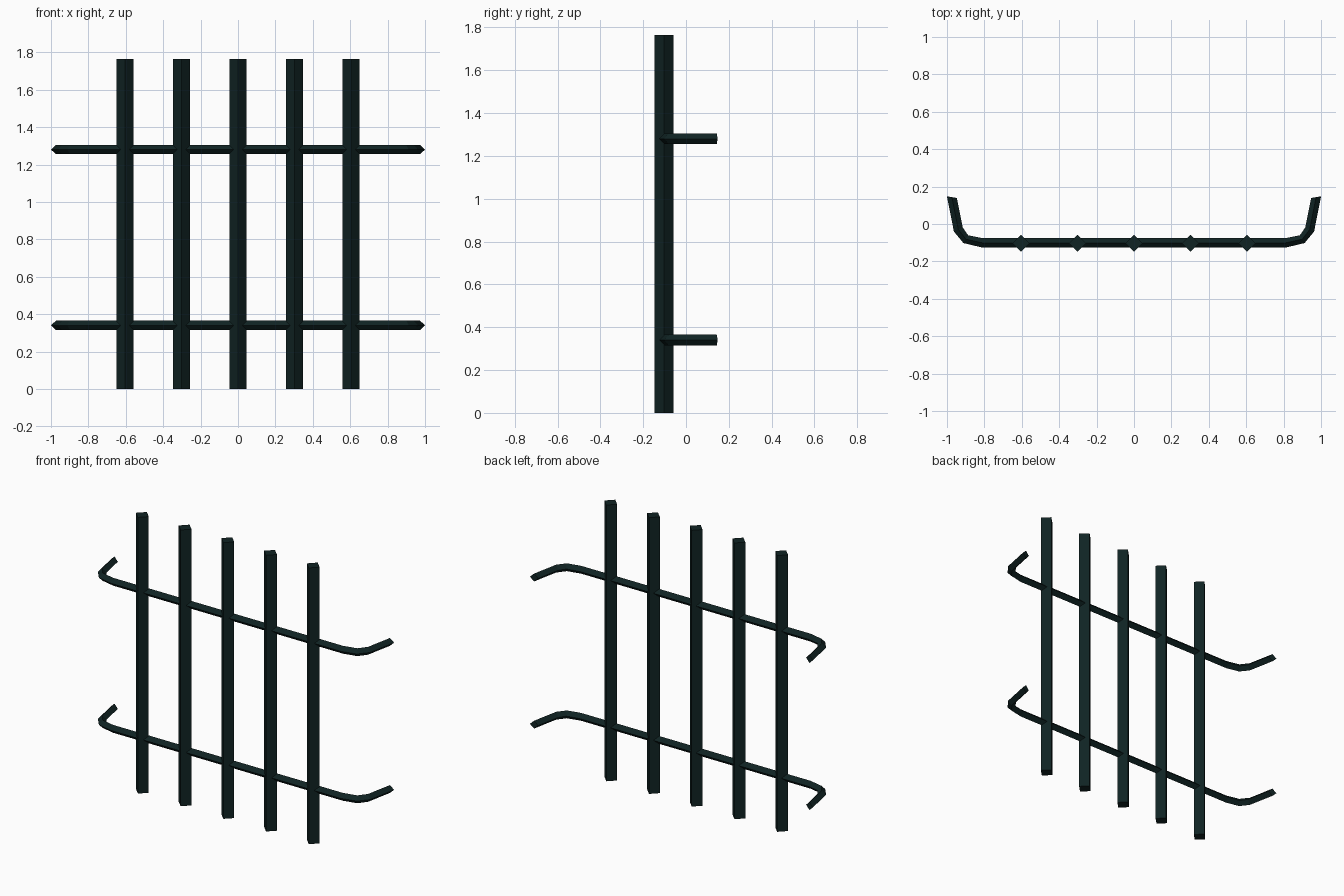
import bpy, bmesh

if "Cube" in bpy.data.objects:
    bpy.data.objects.remove(bpy.data.objects["Cube"])

mat = bpy.data.materials.new("dark green iron")
mat.diffuse_color = (0.005, 0.017, 0.017, 1)
mat.use_nodes = True
mat.node_tree.nodes["Principled BSDF"].inputs["Base Color"].default_value = mat.diffuse_color


def loft(name, rings):
    """Skin a list of 4-point rings into a closed flat-shaded tube."""
    bm = bmesh.new()
    vs = [[bm.verts.new(p) for p in r] for r in rings]
    for a, b in zip(vs, vs[1:]):
        for i in range(4):
            j = (i + 1) % 4
            bm.faces.new((a[i], a[j], b[j], b[i]))
    bm.faces.new(vs[0])
    bm.faces.new(vs[-1])
    bmesh.ops.recalc_face_normals(bm, faces=bm.faces)
    me = bpy.data.meshes.new(name)
    bm.to_mesh(me)
    bm.free()
    me.materials.append(mat)
    ob = bpy.data.objects.new(name, me)
    bpy.context.collection.objects.link(ob)


# Upright bars: square section turned 45 degrees
R, Y, H = 0.045, -0.103, 1.765
for k in range(5):
    x = (k - 2) * 0.302
    loft(f"upright_bar_{k + 1}",
         [[(x - R, Y, z), (x, Y - R, z), (x + R, Y, z), (x, Y + R, z)] for z in (0, H)])

# Cross rails: diamond section, ends hooked backwards (outer and inner edge, right half)
outer = [(0.815, -0.125), (0.912, -0.102), (0.963, -0.04), (1.0, 0.148)]
inner = [(0.808, -0.076), (0.887, -0.06), (0.916, -0.018), (0.947, 0.139)]
half = list(zip(outer, inner))
path = [((-o[0], o[1]), (-i[0], i[1])) for o, i in reversed(half)] + half
for name, z in (("lower_rail", 0.34), ("upper_rail", 1.28)):
    rings = []
    for o, i in path:
        mx, my = (o[0] + i[0]) / 2, (o[1] + i[1]) / 2
        rings.append([(*o, z), (mx, my, z + 0.025), (*i, z), (mx, my, z - 0.025)])
    loft(name, rings)
